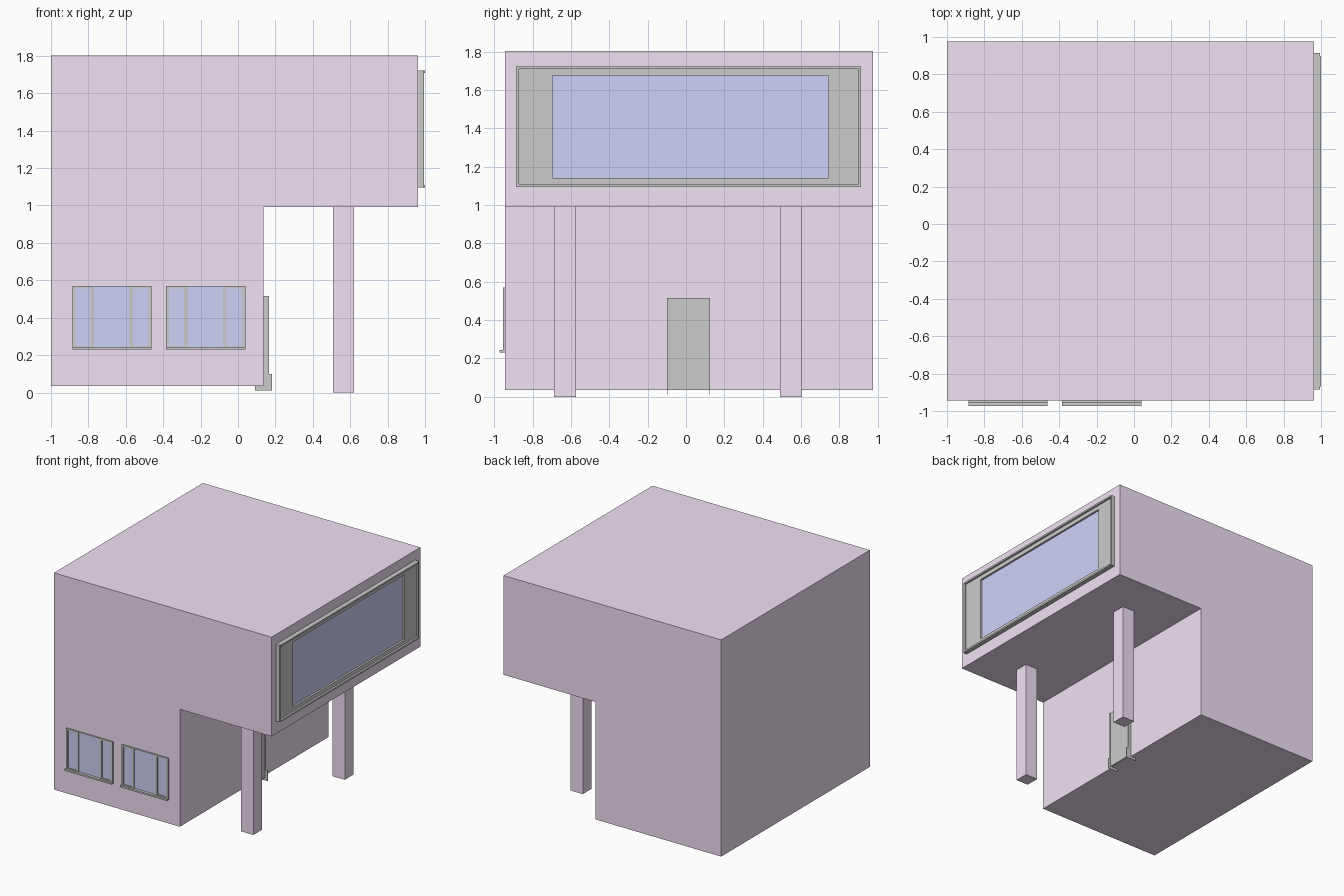
import bpy, bmesh

if "Cube" in bpy.data.objects:
    bpy.data.objects.remove(bpy.data.objects["Cube"])


def material(name, rgb):
    m = bpy.data.materials.new(name)
    m.diffuse_color = (*rgb, 1)
    m.use_nodes = True
    m.node_tree.nodes["Principled BSDF"].inputs["Base Color"].default_value = m.diffuse_color
    return m


PLASTER = material("plaster", (0.88, 0.75, 0.90))
GLASS = material("glass", (0.62, 0.64, 0.94))


def finish(bm, name, mat=None):
    bmesh.ops.recalc_face_normals(bm, faces=bm.faces)
    me = bpy.data.meshes.new(name)
    bm.to_mesh(me)
    bm.free()
    ob = bpy.data.objects.new(name, me)
    bpy.context.collection.objects.link(ob)
    if mat:
        me.materials.append(mat)
    return ob


def box(name, x, y, z, mat=None):
    bm = bmesh.new()
    bmesh.ops.create_cube(bm, size=1)
    for v in bm.verts:
        v.co = [r[0] if c < 0 else r[1] for c, r in zip(v.co, (x, y, z))]
    return finish(bm, name, mat)


def extrude_xz(name, profile, y0, y1, mat=None):
    bm = bmesh.new()
    face = bm.faces.new([bm.verts.new((x, y0, z)) for x, z in profile])
    res = bmesh.ops.extrude_face_region(bm, geom=[face])
    verts = [g for g in res["geom"] if isinstance(g, bmesh.types.BMVert)]
    bmesh.ops.translate(bm, verts=verts, vec=(0, y1 - y0, 0))
    return finish(bm, name, mat)


# House body: L-shaped side profile with overhanging upper floor
extrude_xz("house_body", [(-1, 0.035), (0.135, 0.035), (0.135, 0.993), (0.963, 0.993),
                          (0.963, 1.803), (-1, 1.803)], -0.943, 0.975, PLASTER)

# Columns under the overhang
for i, y in enumerate((-0.63, 0.548)):
    box(f"column_{i + 1}", (0.508, 0.62), (y - 0.057, y + 0.057), (0, 0.993), PLASTER)

# Large upper window: panel with opening, recessed glass, edge posts and rails
Y0, Y1, Z0, Z1 = -0.885, 0.913, 1.095, 1.723
GY0, GY1, GZ0, GZ1 = -0.695, 0.742, 1.142, 1.675
PX = (0.96, 0.984)
box("big_window_panel_left", PX, (Y0, GY0), (Z0, Z1))
box("big_window_panel_right", PX, (GY1, Y1), (Z0, Z1))
box("big_window_panel_bottom", PX, (GY0, GY1), (Z0, GZ0))
box("big_window_panel_top", PX, (GY0, GY1), (GZ1, Z1))
box("big_window_glass", (0.96, 0.968), (GY0, GY1), (GZ0, GZ1), GLASS)
for side, y in (("left", Y0), ("right", Y1 - 0.015)):
    box(f"big_window_post_{side}", (0.96, 0.994), (y, y + 0.015), (Z0, Z1))
for side, z in (("bottom", Z0), ("top", Z1 - 0.014)):
    box(f"big_window_rail_{side}", (0.963, 1.0), (Y0 + 0.015, Y1 - 0.015), (z, z + 0.014))

# Two front windows: frame, mullions, three panes and a sill
for n, x in enumerate((-0.885, -0.384)):
    w = f"front_window_{n + 1}"
    fy = (-0.955, -0.94)
    for k, (a, b) in enumerate(((0, 0.016), (0.096, 0.116), (0.303, 0.323), (0.405, 0.423))):
        box(f"{w}_upright_{k + 1}", (x + a, x + b), fy, (0.24, 0.57))
    for k, (a, b) in enumerate(((0.016, 0.096), (0.323, 0.405))):
        box(f"{w}_side_glass_{k + 1}", (x + a, x + b), (-0.947, -0.94), (0.25, 0.556), GLASS)
        box(f"{w}_side_head_{k + 1}", (x + a, x + b), fy, (0.556, 0.57))
        box(f"{w}_side_foot_{k + 1}", (x + a, x + b), fy, (0.24, 0.25))
    box(f"{w}_centre_glass", (x + 0.116, x + 0.303), (-0.951, -0.94), (0.244, 0.566), GLASS)
    box(f"{w}_centre_head", (x + 0.116, x + 0.303), fy, (0.566, 0.57))
    box(f"{w}_sill", (x, x + 0.423), (-0.972, -0.94), (0.23, 0.243))

# Door under the overhang with thin footed side plates
box("door", (0.135, 0.158), (-0.098, 0.124), (0.035, 0.515))
jamb = [(0.09, 0.012), (0.182, 0.012), (0.182, 0.1), (0.166, 0.1),
        (0.166, 0.515), (0.135, 0.515), (0.135, 0.034), (0.09, 0.034)]
for side, y in (("left", -0.1), ("right", 0.122)):
    extrude_xz(f"door_jamb_{side}", jamb, y, y + 0.004)
